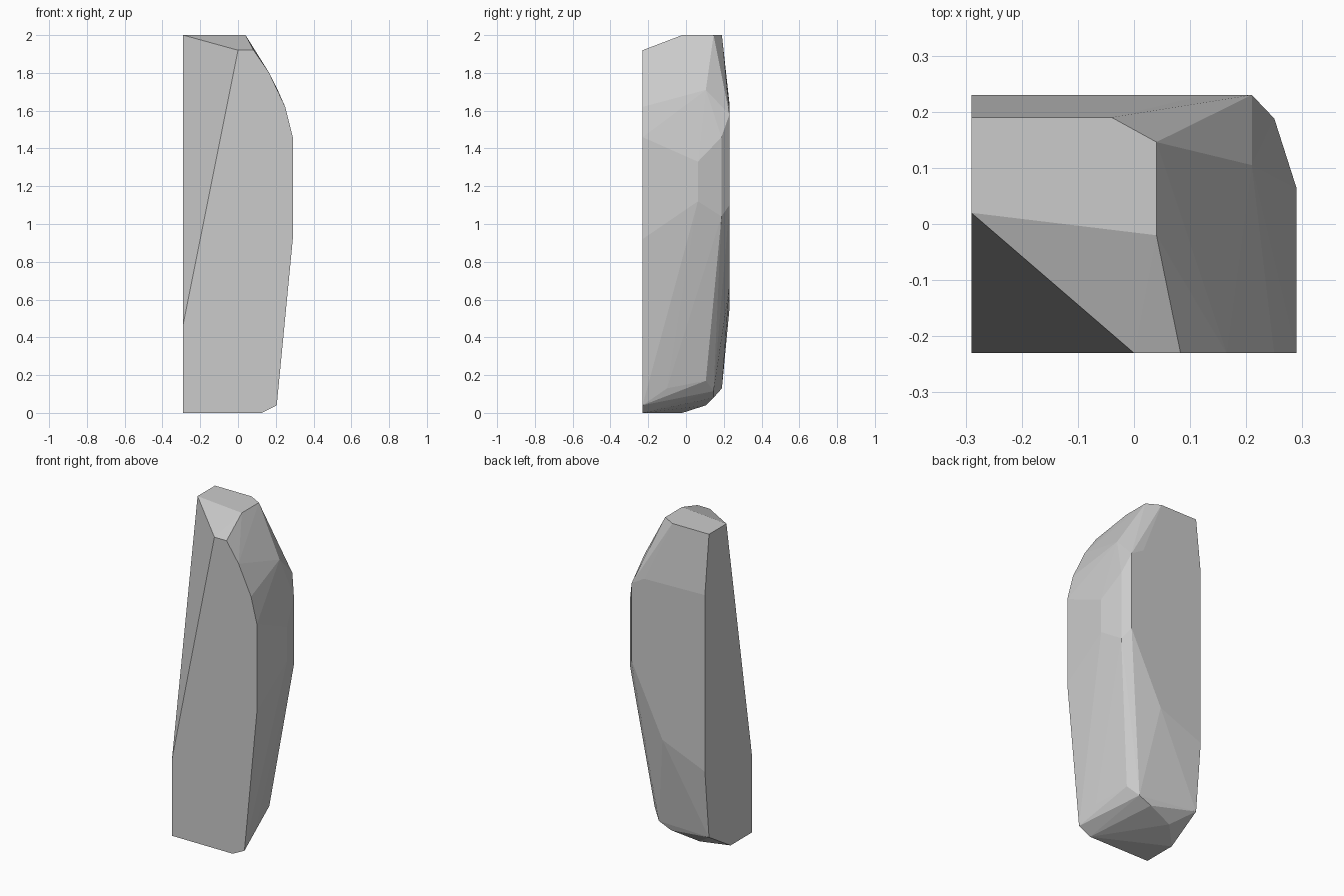
import bpy, bmesh

if "Cube" in bpy.data.objects:
    bpy.data.objects.remove(bpy.data.objects["Cube"])

# Corner points of the standing stone, grouped by the plane they lie on
L, R, F, B = -0.29, 0.29, -0.23, 0.23
top = [(x, y, 2.0) for x, y in
       [(L, 0.02), (L, 0.19), (-0.04, 0.19), (0.04, 0.146), (0.04, -0.02)]]
front = [(x, F, z) for x, z in
         [(L, 0), (L, 0.47), (0, 1.92), (0.083, 1.92), (0.165, 1.80),
          (0.25, 1.62), (R, 1.46), (R, 0.92), (0.205, 0.04), (0.125, 0)]]
back = [(x, B, z) for x, z in
        [(L, 1.64), (0.125, 1.63), (0.21, 1.58), (0.21, 1.10), (0, 0.67), (L, 0.55)]]
shoulder = [(0.21, 0.105, 1.71), (0.25, 0.188, 1.46), (R, 0.063, 1.33),
            (R, 0.063, 1.12), (0.25, 0.188, 1.04)]
foot = [(0.14, 0.105, 0.17), (0.19, -0.10, 0.13), (0.083, 0.146, 0.115),
        (L, 0.19, 0.13), (-0.167, 0.105, 0.04), (0.0, 0.146, 0.08), (L, -0.02, 0)]

# Wrap the points in a faceted shell
bm = bmesh.new()
for p in top + front + back + shoulder + foot:
    bm.verts.new(p)
hull = bmesh.ops.convex_hull(bm, input=bm.verts[:])
loose = [v for v in bm.verts if not v.link_faces]
bmesh.ops.delete(bm, geom=loose, context='VERTS')
bmesh.ops.dissolve_limit(bm, angle_limit=0.015, verts=bm.verts[:], edges=bm.edges[:])
bmesh.ops.recalc_face_normals(bm, faces=bm.faces[:])

mesh = bpy.data.meshes.new("standing_stone")
bm.to_mesh(mesh)
bm.free()
stone = bpy.data.objects.new("standing_stone", mesh)
bpy.context.collection.objects.link(stone)
